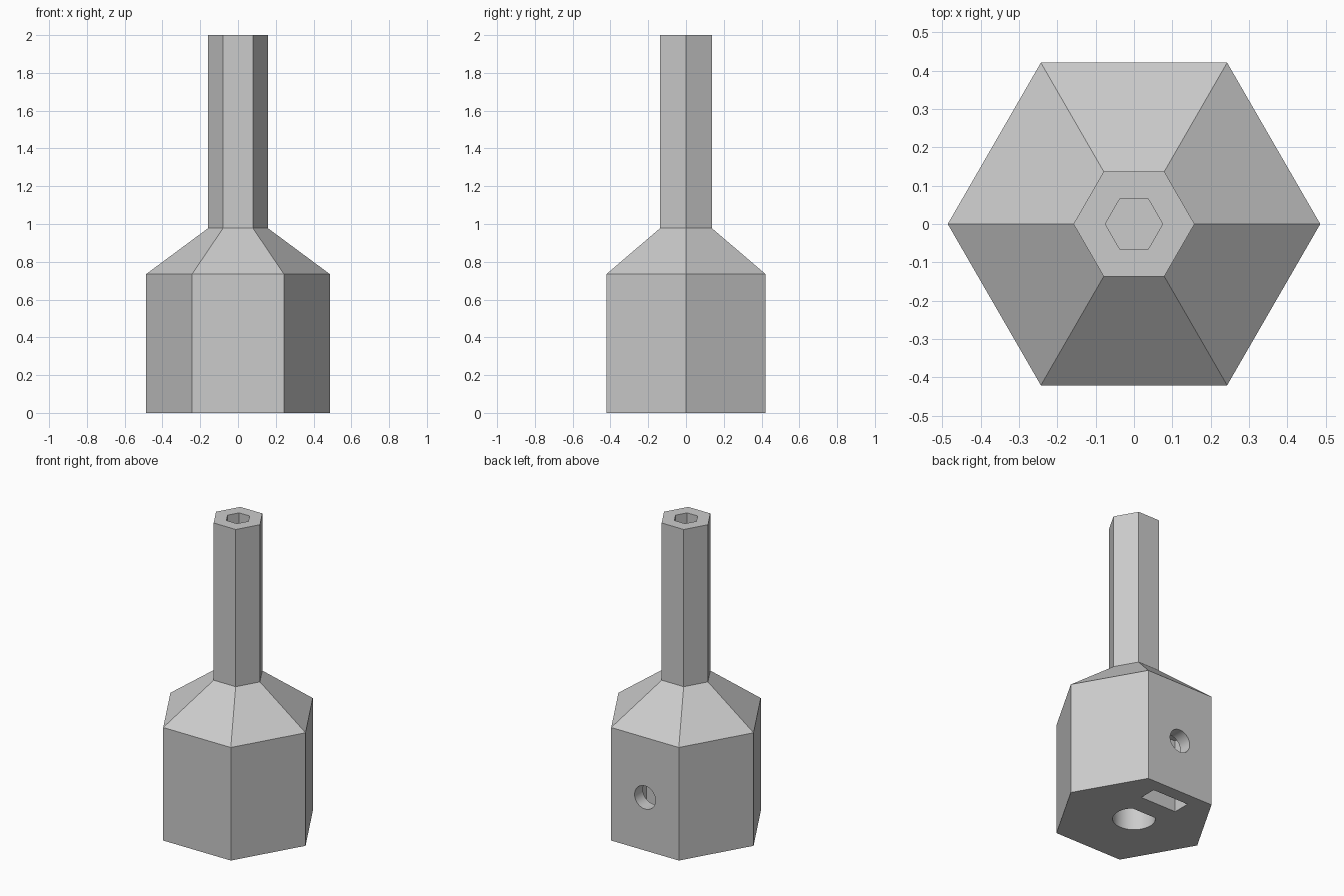
import bpy
import math

cube = bpy.data.objects.get("Cube")
if cube:
    bpy.data.objects.remove(cube, do_unlink=True)

grey = bpy.data.materials.new("plain grey")
grey.use_nodes = True
colour = (0.6, 0.6, 0.6, 1)
grey.diffuse_color = colour
grey.node_tree.nodes["Principled BSDF"].inputs["Base Color"].default_value = colour


def arc(radius, count, start=0.0, sweep=math.tau, closed=True):
    """Points on a circle, or on an open arc with both ends included."""
    steps = count if closed else count - 1
    angles = [start + sweep * i / steps for i in range(count)]
    return [(radius * math.cos(a), radius * math.sin(a)) for a in angles]


def loft(name, rings):
    """Closed solid through (outline, height) rings, capped at both ends."""
    n = len(rings[0][0])
    verts = [(x, y, z) for outline, z in rings for x, y in outline]
    faces = [tuple(reversed(range(n))), tuple(range(len(verts) - n, len(verts)))]
    for k in range(len(rings) - 1):
        for i in range(n):
            j = (i + 1) % n
            faces.append((k * n + i, k * n + j, (k + 1) * n + j, (k + 1) * n + i))
    mesh = bpy.data.meshes.new(name)
    mesh.from_pydata(verts, [], faces)
    mesh.materials.append(grey)
    obj = bpy.data.objects.new(name, mesh)
    bpy.context.collection.objects.link(obj)
    return obj


# Hexagonal body, tapered shoulder and stem in one solid
knob = loft("hex_knob", [(arc(r, 6), z) for r, z in
                         ((0.486, 0), (0.486, 0.735), (0.158, 0.978), (0.158, 2))])

# Hexagonal socket in the top of the stem
socket = loft("stem_socket_cutter", [(arc(0.075, 6), z) for z in (1.7, 2.1)])

# D-shaped shaft bore, flat side towards the back
bore_r, flat_y = 0.126, 0.09
a = math.asin(flat_y / bore_r)
d_outline = arc(bore_r, 49, math.pi - a, math.pi + 2 * a, closed=False)
bore = loft("shaft_bore_cutter", [(d_outline, z) for z in (-0.1, 0.6)])

# Nut slot open to the underside
slot_outline = [(-0.13, 0.222), (0.13, 0.222), (0.13, 0.336), (-0.13, 0.336)]
slot = loft("nut_slot_cutter", [(slot_outline, z) for z in (-0.1, 0.48)])

# Set screw hole running from the back face into the bore
screw = loft("screw_hole_cutter", [(arc(0.075, 48), z) for z in (0, 0.5)])
screw.rotation_euler.x = -math.pi / 2
screw.location.z = 0.345

for cutter in (socket, bore, slot, screw):
    cutter.hide_render = True
    mod = knob.modifiers.new(cutter.name, "BOOLEAN")
    mod.operation = "DIFFERENCE"
    mod.solver = "EXACT"
    mod.object = cutter

# Bake the cuts, then drop the cutters
bpy.ops.object.select_all(action="DESELECT")
knob.select_set(True)
bpy.context.view_layer.objects.active = knob
for mod in list(knob.modifiers):
    bpy.ops.object.modifier_apply(modifier=mod.name)
for cutter in (socket, bore, slot, screw):
    bpy.data.objects.remove(cutter, do_unlink=True)
bpy.ops.object.shade_smooth_by_angle()
